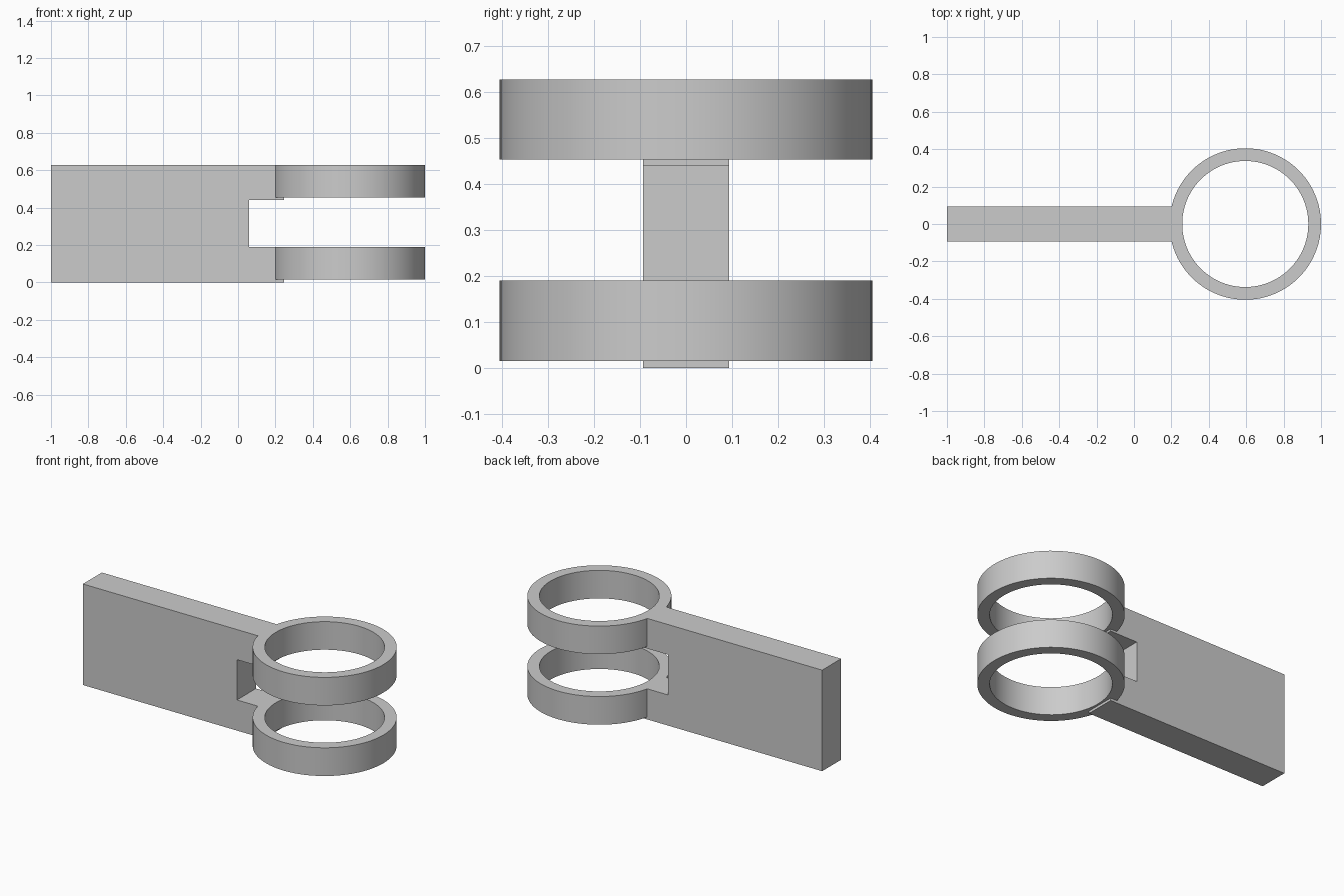
import bpy
import bmesh
from math import cos, sin, tau, radians

cube = bpy.data.objects.get("Cube")
if cube:
    bpy.data.objects.remove(cube, do_unlink=True)

grey = bpy.data.materials.new("plain grey")
grey.use_nodes = True
colour = (0.6, 0.6, 0.6, 1)
grey.diffuse_color = colour
grey.node_tree.nodes["Principled BSDF"].inputs["Base Color"].default_value = colour

RING_X, OUTER, INNER, SIDES = 0.595, 0.405, 0.337, 96
LOWER, UPPER = (0.015, 0.19), (0.453, 0.627)
HALF_THICK = 0.093


def finish(name, bm):
    bmesh.ops.recalc_face_normals(bm, faces=bm.faces)
    mesh = bpy.data.meshes.new(name)
    bm.to_mesh(mesh)
    bm.free()
    mesh.materials.append(grey)
    obj = bpy.data.objects.new(name, mesh)
    bpy.context.collection.objects.link(obj)
    return obj


def make_ring(name, z0, z1):
    bm = bmesh.new()
    section = [(INNER, z0), (OUTER, z0), (OUTER, z1), (INNER, z1)]
    loops = []
    for i in range(SIDES):
        a = tau * i / SIDES
        loops.append([bm.verts.new((RING_X + r * cos(a), r * sin(a), z)) for r, z in section])
    for i in range(SIDES):
        p, q = loops[i], loops[(i + 1) % SIDES]
        for j in range(4):
            k = (j + 1) % 4
            bm.faces.new((p[j], p[k], q[k], q[j]))
    return finish(name, bm)


# Flat handle with a notch between the two arms
bm = bmesh.new()
profile = [(-1, 0), (0.245, 0), (0.245, 0.19), (0.058, 0.19),
           (0.058, 0.44), (0.245, 0.44), (0.245, 0.627), (-1, 0.627)]
side = bm.faces.new([bm.verts.new((x, -HALF_THICK, z)) for x, z in profile])
out = bmesh.ops.extrude_face_region(bm, geom=[side])
verts = [v for v in out["geom"] if isinstance(v, bmesh.types.BMVert)]
bmesh.ops.translate(bm, verts=verts, vec=(0, 2 * HALF_THICK, 0))
handle = finish("notched_handle", bm)

# Two rings fused to the arms
for name, span in (("lower_ring", LOWER), ("upper_ring", UPPER)):
    ring = make_ring(name, *span)
    ring.hide_render = True
    join = handle.modifiers.new(name, "BOOLEAN")
    join.operation = "UNION"
    join.solver = "EXACT"
    join.object = ring
    bpy.context.view_layer.objects.active = handle
    bpy.ops.object.modifier_apply(modifier=join.name)
    bpy.data.objects.remove(ring, do_unlink=True)

bpy.ops.object.select_all(action="DESELECT")
handle.select_set(True)
bpy.context.view_layer.objects.active = handle
bpy.ops.object.shade_smooth_by_angle(angle=radians(30))
